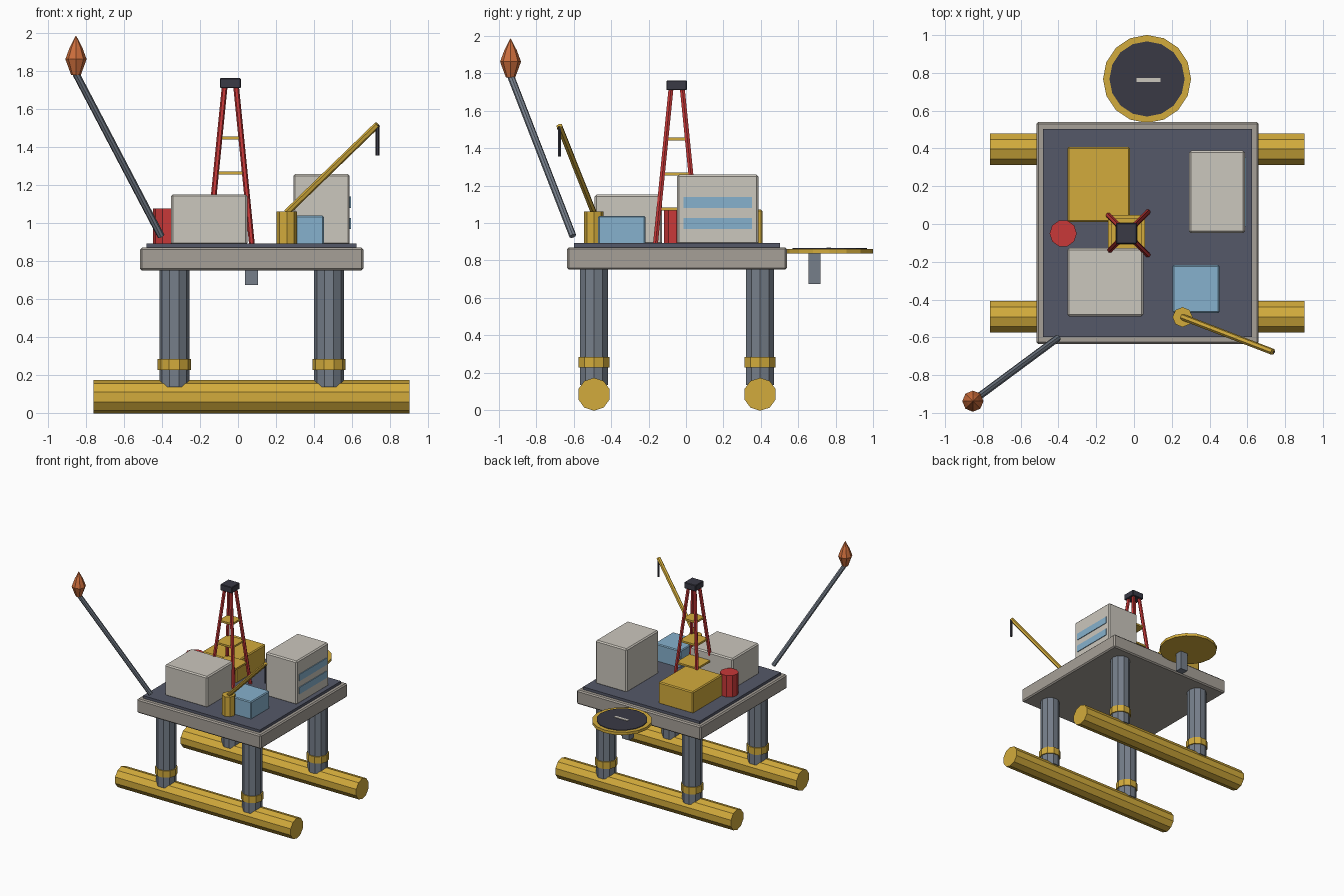
import bpy, bmesh, math
from mathutils import Vector, Matrix

if "Cube" in bpy.data.objects:
    bpy.data.objects.remove(bpy.data.objects["Cube"])


def mat(name, rgb):
    m = bpy.data.materials.new(name)
    m.diffuse_color = (*rgb, 1)
    m.use_nodes = True
    m.node_tree.nodes["Principled BSDF"].inputs["Base Color"].default_value = m.diffuse_color
    return m


YELLOW = mat("safety yellow", (0.65, 0.41, 0.045))
GREY = mat("steel grey", (0.18, 0.21, 0.255))
HULL = mat("hull beige grey", (0.38, 0.35, 0.31))
DECK = mat("deck slate", (0.09, 0.098, 0.14))
WHITE = mat("cabin off white", (0.60, 0.57, 0.51))
BLUE = mat("light blue", (0.24, 0.44, 0.61))
RED = mat("derrick red", (0.58, 0.04, 0.04))
DARK = mat("charcoal", (0.042, 0.042, 0.06))
ORANGE = mat("flame orange", (0.61, 0.155, 0.045))


def finish(name, bm, material):
    bmesh.ops.recalc_face_normals(bm, faces=bm.faces)
    me = bpy.data.meshes.new(name)
    bm.to_mesh(me)
    bm.free()
    me.materials.append(material)
    ob = bpy.data.objects.new(name, me)
    bpy.context.collection.objects.link(ob)
    return ob


def box(name, x, y, z, material, bevel=0.0):
    """Box from (min, max) pairs, with an optional small chamfer."""
    bm = bmesh.new()
    bmesh.ops.create_cube(bm, size=1)
    for v in bm.verts:
        v.co = [(a + b) / 2 + c * (b - a) for c, (a, b) in zip(v.co, (x, y, z))]
    if bevel:
        bmesh.ops.bevel(bm, geom=bm.edges[:], offset=bevel, segments=1, affect='EDGES')
    return finish(name, bm, material)


def tube(name, a, b, r, sides, material):
    """Straight prism between two points, with a corner towards +y when upright."""
    a, b = Vector(a), Vector(b)
    d = b - a
    bm = bmesh.new()
    bmesh.ops.create_cone(bm, cap_ends=True, segments=sides, radius1=r, radius2=r,
                          depth=d.length)
    rot = Matrix.Rotation(math.pi / 2, 4, 'Z') if sides % 4 else Matrix()
    q = Vector((0, 0, 1)).rotation_difference(d).to_matrix().to_4x4()
    bm.transform(Matrix.Translation((a + b) / 2) @ q @ rot)
    return finish(name, bm, material)


def lathe(name, centre, profile, sides, material):
    """Faceted solid of revolution from (radius, z) points."""
    bm = bmesh.new()
    vs = [bm.verts.new((centre[0] + r, centre[1], z)) for r, z in profile]
    es = [bm.edges.new(p) for p in zip(vs, vs[1:])]
    bmesh.ops.spin(bm, geom=vs + es, cent=(*centre, 0), axis=(0, 0, 1),
                   angle=2 * math.pi, steps=sides)
    bmesh.ops.remove_doubles(bm, verts=bm.verts, dist=1e-4)
    return finish(name, bm, material)


CX, CY = 0.072, -0.048          # platform centre
SIDES = (("front", -1), ("back", 1))

# Pontoons, columns and collars
for ny, sy in SIDES:
    y = CY + sy * 0.444
    tube(f"{ny}_pontoon", (-0.762, y, 0.084), (0.902, y, 0.084), 0.088, 10, YELLOW)
    for nx, sx in (("left", -1), ("right", 1)):
        x = CX + sx * 0.407
        tube(f"{ny}_{nx}_column", (x, y, 0.135), (x, y, 0.77), 0.079, 10, GREY)
        tube(f"{ny}_{nx}_collar", (x, y, 0.226), (x, y, 0.284), 0.088, 10, YELLOW)

# Hull and deck plate
box("hull", (CX - 0.588, CX + 0.588), (CY - 0.588, CY + 0.588), (0.75, 0.87), HULL, 0.01)
box("deck_plate", (CX - 0.553, CX + 0.553), (CY - 0.55, CY + 0.55), (0.86, 0.892), DECK)

# Deck modules
box("process_module", (-0.353, 0.05), (-0.489, -0.127), (0.885, 1.151), WHITE, 0.01)
box("generator_module", (-0.352, -0.022), (0.01, 0.408), (0.885, 1.072), YELLOW, 0.008)
box("workshop_module", (0.204, 0.453), (-0.47, -0.217), (0.885, 1.038), BLUE, 0.007)
box("living_quarters", (0.291, 0.588), (-0.047, 0.388), (0.885, 1.258), WHITE, 0.01)
for i, z in enumerate((0.968, 1.08)):
    box(f"window_band_{i + 1}", (0.586, 0.594), (-0.013, 0.354), (z, z + 0.058), BLUE)
tube("storage_tank", (-0.375, -0.05, 0.885), (-0.375, -0.05, 1.076), 0.072, 10, RED)

# Derrick: four leaning legs, three platforms and a crown block
DX, DY = -0.04, -0.05


def lean(z):
    return 0.113 - 0.083 * (z - 0.89) / 0.83


for ny, sy in SIDES:
    for nx, sx in (("left", -1), ("right", 1)):
        p = [(DX + sx * lean(z), DY + sy * lean(z), z) for z in (0.89, 1.72)]
        tube(f"derrick_{ny}_{nx}_leg", *p, 0.015, 6, RED)
for i, z in enumerate((1.075, 1.262, 1.448)):
    h = lean(z) + 0.004
    box(f"derrick_platform_{i + 1}", (DX - h, DX + h), (DY - h, DY + h),
        (z - 0.008, z + 0.008), YELLOW)
box("derrick_crown", (DX - 0.055, DX + 0.055), (DY - 0.055, DY + 0.055),
    (1.71, 1.762), DARK, 0.004)

# Crane
tube("crane_pedestal", (0.257, -0.493, 0.885), (0.257, -0.493, 1.06), 0.053, 8, YELLOW)
tube("crane_boom", (0.257, -0.493, 1.055), (0.735, -0.677, 1.518), 0.017, 6, YELLOW)
tube("crane_cable", (0.735, -0.677, 1.356), (0.735, -0.677, 1.515), 0.01, 6, DARK)

# Flare boom and flame
tube("flare_boom", (-0.405, -0.605, 0.93), (-0.853, -0.937, 1.785), 0.019, 8, GREY)
lathe("flare_flame", (-0.853, -0.938),
      ((0, 1.778), (0.025, 1.778), (0.056, 1.862), (0.034, 1.922), (0, 1.988)), 8, ORANGE)

# Helipad with a plain landing stripe
HX, HY = 0.069, 0.768
tube("helipad_rim", (HX, HY, 0.836), (HX, HY, 0.86), 0.233, 16, YELLOW)
tube("helipad_surface", (HX, HY, 0.855), (HX, HY, 0.865), 0.199, 16, DARK)
box("helipad_stripe", (0.013, 0.14), (0.751, 0.774), (0.863, 0.869), WHITE)
box("helipad_support", (0.036, 0.105), (0.654, 0.718), (0.673, 0.84), GREY)
